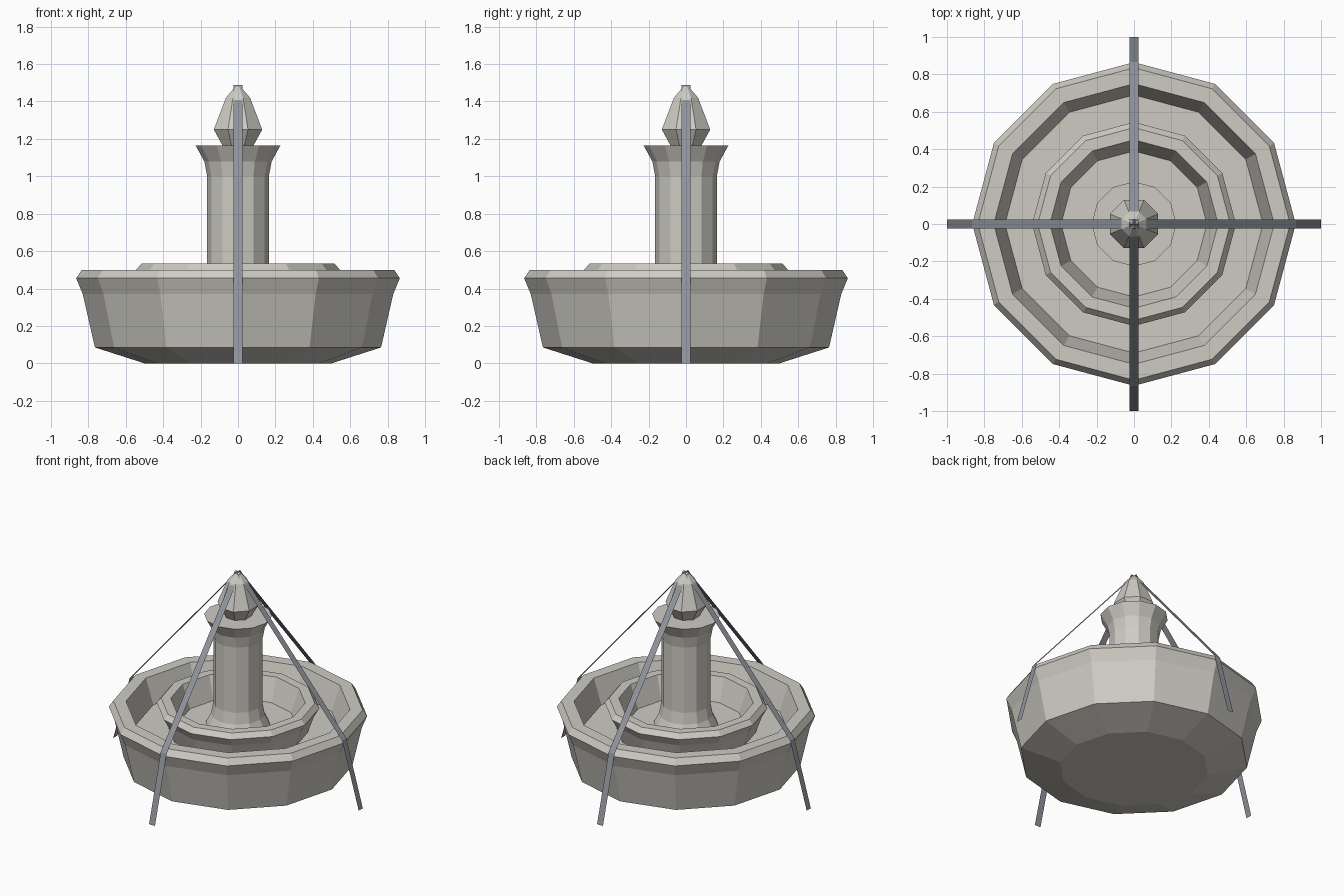
import bpy, bmesh
from math import cos, sin, pi, radians

if "Cube" in bpy.data.objects:
    bpy.data.objects.remove(bpy.data.objects["Cube"])


def material(name, color):
    m = bpy.data.materials.new(name)
    m.diffuse_color = color
    m.use_nodes = True
    m.node_tree.nodes["Principled BSDF"].inputs["Base Color"].default_value = m.diffuse_color
    return m


stone = material("stone", (0.62, 0.60, 0.55, 1))
dark = material("dark_strip", (0.28, 0.30, 0.33, 1))


def finish(name, bm, mat):
    mesh = bpy.data.meshes.new(name)
    bm.to_mesh(mesh)
    bm.free()
    mesh.materials.append(mat)
    obj = bpy.data.objects.new(name, mesh)
    bpy.context.collection.objects.link(obj)
    return obj


def lathe(name, profile, sides=12, turn=0.0):
    """Faceted solid turned from (radius, height) points, capped at both ends."""
    bm = bmesh.new()
    rings = [[bm.verts.new((r * cos(turn + 2 * pi * i / sides),
                            r * sin(turn + 2 * pi * i / sides), z))
              for i in range(sides)] for r, z in profile]
    for a, b in zip(rings, rings[1:]):
        for i in range(sides):
            j = (i + 1) % sides
            bm.faces.new((a[i], a[j], b[j], b[i]))
    bm.faces.new(rings[0][::-1])
    bm.faces.new(rings[-1])
    bmesh.ops.recalc_face_normals(bm, faces=bm.faces)
    return finish(name, bm, stone)


# Wide outer basin with its floor
lathe("outer_basin", [(0.50, 0), (0.765, 0.085), (0.83, 0.37), (0.865, 0.455),
                      (0.835, 0.50), (0.75, 0.50), (0.69, 0.32)])

# Raised inner basin
lathe("inner_basin", [(0.46, 0.30), (0.51, 0.44), (0.545, 0.50),
                      (0.515, 0.535), (0.45, 0.535), (0.39, 0.37)])

# Column with flared foot and capital
lathe("column", [(0.22, 0.36), (0.18, 0.44), (0.165, 0.52), (0.165, 1.0),
                 (0.18, 1.08), (0.227, 1.165)])

# Eight-sided finial
lathe("finial", [(0.09, 1.165), (0.14, 1.25), (0.07, 1.42), (0.015, 1.48)],
      sides=8, turn=radians(22.5))

# Four flat strips falling from the top over the rim to the ground
strip_path = [(0.0, 1.488), (0.865, 0.48), (1.0, 0.0)]
for k, side in enumerate(("right", "back", "left", "front")):
    bm = bmesh.new()
    pairs = [[bm.verts.new((r, w, z)) for w in (-0.024, 0.024)]
             for r, z in strip_path]
    for (a, b), (c, d) in zip(pairs, pairs[1:]):
        bm.faces.new((a, c, d, b))
    strip = finish(side + "_strip", bm, dark)
    strip.rotation_euler.z = k * pi / 2
